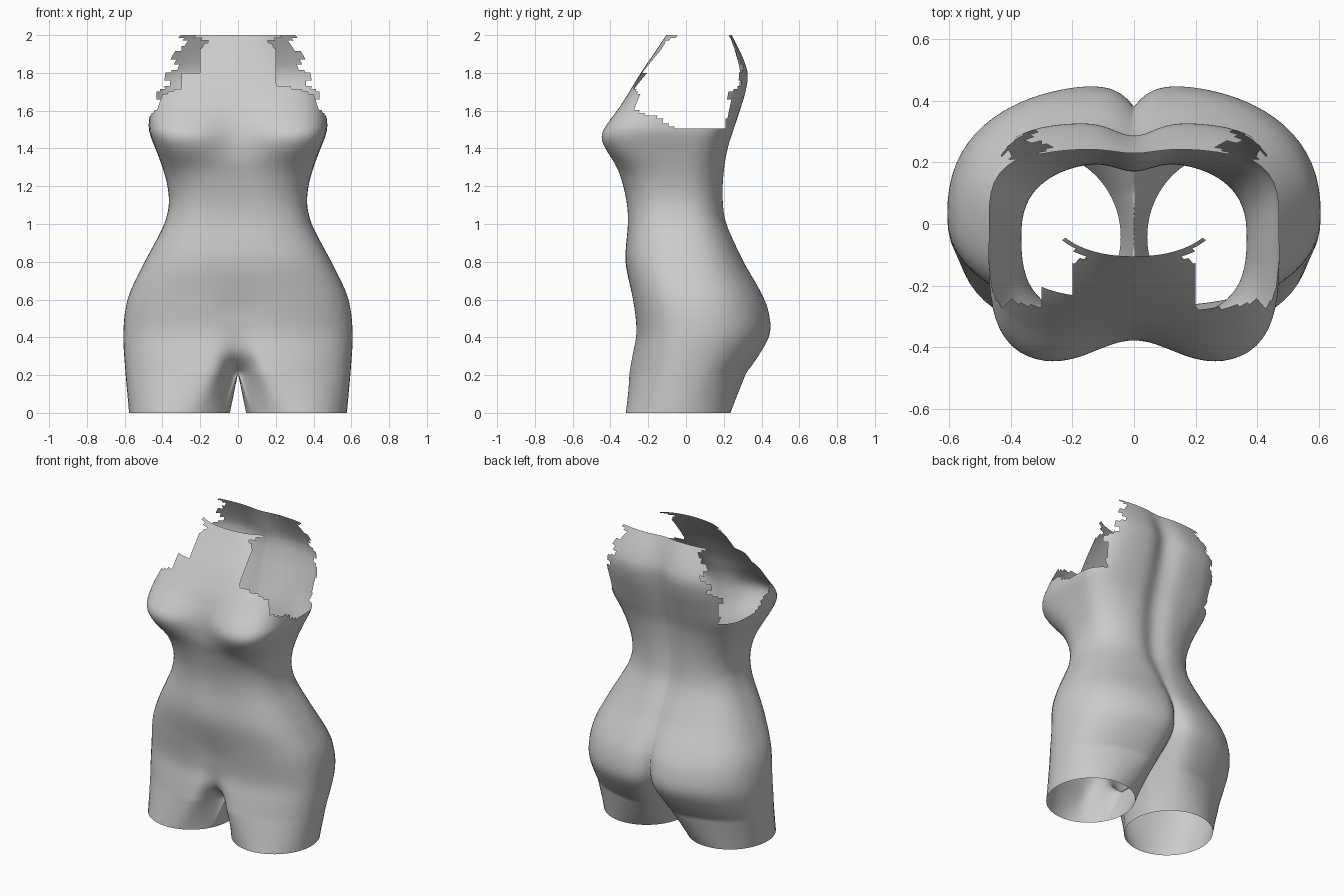
import bpy, bmesh, math

if "Cube" in bpy.data.objects:
    bpy.data.objects.remove(bpy.data.objects["Cube"])

# Body profiles: (height, value) pairs
WIDTH = [(.2, .595), (.42, .607), (.6, .585), (.75, .52), (.9, .44), (1, .39), (1.1, .366), (1.2, .373),
         (1.3, .40), (1.4, .437), (1.5, .473), (1.6, .466), (1.8, .46), (2, .44)]
FRONT_WIDTH = [(.2, 1), (1.6, .465), (1.75, .45), (1.9, .36), (2, .28)]
FRONT = [(.2, -.31), (.3, -.29), (.42, -.268), (.6, -.287), (.8, -.32), (1, -.312), (1.1, -.318), (1.2, -.34),
         (1.3, -.378), (1.4, -.447), (1.47, -.468), (1.55, -.417), (1.6, -.375), (1.7, -.305), (1.8, -.24),
         (1.9, -.17), (2, -.105)]
BACK = [(.2, .325), (.3, .395), (.42, .455), (.55, .442), (.65, .397), (.8, .31), (1, .222), (1.1, .205),
        (1.25, .205), (1.4, .225), (1.5, .255), (1.6, .288), (1.7, .318), (1.8, .33), (1.9, .295), (2, .245)]
CENTRE = [(.2, .0), (.45, .03), (.8, .0), (1.1, -.04), (1.4, -.01), (1.6, .02), (1.8, .05), (2, .07)]
FRONT_BOX = [(.2, 2.4), (.6, 2.5), (1, 2.8), (1.25, 3), (1.42, 4.3), (1.6, 4.3), (1.8, 3.2), (2, 2.2)]
BACK_BOX = [(.2, 2.35), (.6, 2.4), (1, 2.5), (1.3, 2.7), (1.5, 3.3), (1.7, 3.7), (1.8, 3.8), (2, 3.3)]
# Depth and spread of the centre grooves
FRONT_DIP = [(.2, .2), (.25, .13), (.3, .065), (.36, .03), (.45, .015), (.55, .015), (.65, .006), (.8, 0), (1, .005),
             (1.3, .02), (1.4, .07), (1.47, .09), (1.55, .055), (1.65, .015), (1.8, 0), (2, 0)]
BACK_DIP = [(.2, .23), (.26, .19), (.34, .13), (.42, .09), (.55, .062), (.7, .035), (.85, .022), (1, .028),
            (1.2, .032), (1.5, .035), (1.8, .042), (2, .015)]
FRONT_SPREAD = [(.2, .08), (.35, .08), (.5, .12), (1.2, .14), (1.4, .175), (2, .175)]
BACK_SPREAD = [(.2, .055), (.5, .05), (.8, .06), (1, .08), (2, .09)]
BACK_POWER = [(.2, 1.1), (.55, 1.1), (.8, 1.6), (1, 2), (2, 2)]
# Torn edges: front height by |x|, armhole height by y, back reach |x| by height
FRONT_EDGE = [(.2, 1.74), (.3, 1.72), (.4, 1.68), (.42, 1.65), (.44, 1.61)]
ARM_EDGE = [(-.3, 1.7), (-.285, 1.61), (-.2, 1.58), (-.13, 1.555), (-.12, 1.53), (-.03, 1.505), (.2, 1.51)]
BACK_EDGE = [(1.5, .40), (1.6, .405), (1.7, .43), (1.74, .37), (1.8, .39), (1.82, .32), (1.89, .355),
             (1.92, .31), (1.97, .275), (2, .335)]

CROTCH, COLS, ROWS, INNER, LEG_ROWS = .21, 72, 126, 14, 14


def linear(tab, v):
    if v <= tab[0][0]:
        return tab[0][1]
    for (a, p), (b, q) in zip(tab, tab[1:]):
        if v <= b:
            return p + (q - p) * (v - a) / (b - a)
    return tab[-1][1]


def cubic(tab, v):
    """Smooth curve through the table."""
    v = min(max(v, tab[0][0]), tab[-1][0])
    last = len(tab) - 1
    k = next((i for i in range(last) if v <= tab[i + 1][0]), last - 1)

    def tangent(i):
        a, b = tab[max(i - 1, 0)], tab[min(i + 1, last)]
        return (b[1] - a[1]) / (b[0] - a[0])

    (z0, p), (z1, q) = tab[k], tab[k + 1]
    h = z1 - z0
    t = (v - z0) / h
    return (p * (2 * t ** 3 - 3 * t * t + 1) + q * (3 * t * t - 2 * t ** 3)
            + h * tangent(k) * (t ** 3 - 2 * t * t + t) + h * tangent(k + 1) * (t ** 3 - t * t))


def smooth(tab, v):
    """Curve value eased over a small window that closes at both ends."""
    d = max(0, min(.03, v - CROTCH, 2 - v))
    return (cubic(tab, v - d) + 2 * cubic(tab, v) + cubic(tab, v + d)) / 4


def torso_ring(z):
    """Half section from front centre round the side to back centre."""
    w, yc = smooth(WIDTH, z), smooth(CENTRE, z)
    w_front = min(w, linear(FRONT_WIDTH, z)) if z > 1.6 else w
    yf, yb = smooth(FRONT, z), smooth(BACK, z)
    nf, nb = smooth(FRONT_BOX, z), smooth(BACK_BOX, z)
    df, sf = smooth(FRONT_DIP, z), smooth(FRONT_SPREAD, z)
    db, sb, pb = smooth(BACK_DIP, z), smooth(BACK_SPREAD, z), smooth(BACK_POWER, z)
    ring = []
    for j in range(COLS + 1):
        u = j / COLS
        a = math.pi * (u - .6 * math.sin(2 * math.pi * u) / (2 * math.pi))
        s, c = abs(math.sin(a)), math.cos(a)
        if c > 0:
            r = ((s / w_front) ** nf + (c / (yc - yf)) ** nf) ** (-1 / nf)
            x = r * s
            y = yc - r * c + df * math.exp(-(x / sf) ** 2)
        else:
            r = ((s / w) ** nb + (-c / (yb - yc)) ** nb) ** (-1 / nb)
            x = r * s
            y = yc - r * c - db * math.exp(-(x / sb) ** pb)
        ring.append((0 if j in (0, COLS) else x, y, z))
    return ring


# Crotch section with its running length, shared by torso and thighs
BASE = torso_ring(CROTCH)
RUN = [0]
for p0, p1 in zip(BASE, BASE[1:]):
    RUN.append(RUN[-1] + math.dist(p0, p1))


def leg_point(k, z):
    """Closed thigh loop, blended from the crotch section to an oval."""
    t = 1 - z / CROTCH
    gap = math.radians(28)
    if k <= COLS:
        x0, y0, _ = BASE[k]
        ang = math.pi + gap + RUN[k] / RUN[-1] * (2 * math.pi - 2 * gap)
    else:
        v = (k - COLS) / INNER
        x0, y0 = 0, BASE[-1][1] + (BASE[0][1] - BASE[-1][1]) * v
        ang = math.pi - gap + 2 * gap * v
    x1, y1 = .31 + .267 * math.cos(ang), -.042 + .277 * math.sin(ang)
    return x0 + (x1 - x0) * t, y0 + (y1 - y0) * t, z


def keep(p):
    """Whether a spot on the surface lies inside the torn upper edge."""
    x, y, z = abs(p.x), p.y, p.z
    if z < 1.505:
        return True
    if y > .21:
        return x < linear(BACK_EDGE, z)
    if z > 1.93:
        return y < .08 and x < linear([(1.93, .2), (1.965, .16), (2, .245)], z)
    if y < 0 and x < .2:
        return True
    if y < -.2 and -.3 < p.x < 0:
        return z < 1.8
    if y < -.2 and x < .42:
        return z < linear(FRONT_EDGE, x)
    return z < linear(ARM_EDGE, y)


bm = bmesh.new()
heights = [CROTCH + (2 - CROTCH) * i / ROWS for i in range(ROWS + 1)]
rings = [torso_ring(z) for z in heights]
for side in (1, -1):
    def vert(p):
        return bm.verts.new((side * p[0], p[1], p[2]))

    def quad(a, b, c, d):
        bm.faces.new((a, b, c, d) if side > 0 else (d, c, b, a))

    # Torso half
    torso = [[vert(p) for p in ring] for ring in rings]
    for lo, hi in zip(torso, torso[1:]):
        for j in range(COLS):
            quad(lo[j], lo[j + 1], hi[j + 1], hi[j])
    # Thigh, open at the bottom
    loop = COLS + INNER
    leg = [[vert(leg_point(k, CROTCH * i / LEG_ROWS)) for k in range(loop)] for i in range(LEG_ROWS)]
    leg.append(torso[0] + [vert(leg_point(k, CROTCH)) for k in range(COLS + 1, loop)])
    for lo, hi in zip(leg, leg[1:]):
        for k in range(loop):
            n = (k + 1) % loop
            quad(lo[k], lo[n], hi[n], hi[k])
bmesh.ops.remove_doubles(bm, verts=bm.verts[:], dist=1e-5)

# Straight cuts where the torn edge has clean steps
for co, no in (((.2, 0, 0), (1, 0, 0)), ((-.2, 0, 0), (1, 0, 0)), ((-.3, 0, 0), (1, 0, 0)),
               ((0, .21, 0), (0, 1, 0)), ((0, 0, 1.505), (0, 0, 1)), ((0, 0, 1.8), (0, 0, 1))):
    upper = [f for f in bm.faces if f.calc_center_median().z > 1.48]
    geom = set(upper) | {e for f in upper for e in f.edges} | {v for f in upper for v in f.verts}
    bmesh.ops.bisect_plane(bm, geom=list(geom), dist=1e-5, plane_co=co, plane_no=no)
torn = [f for f in bm.faces if not keep(f.calc_center_median())]
bmesh.ops.delete(bm, geom=torn, context='FACES')
for f in bm.faces:
    f.smooth = True

mesh = bpy.data.meshes.new("torso")
bm.to_mesh(mesh)
bm.free()
grey = bpy.data.materials.new("light_grey")
grey.diffuse_color = (.6, .6, .6, 1)
grey.use_nodes = True
grey.node_tree.nodes["Principled BSDF"].inputs["Base Color"].default_value = grey.diffuse_color
mesh.materials.append(grey)
bpy.context.collection.objects.link(bpy.data.objects.new("torso", mesh))
